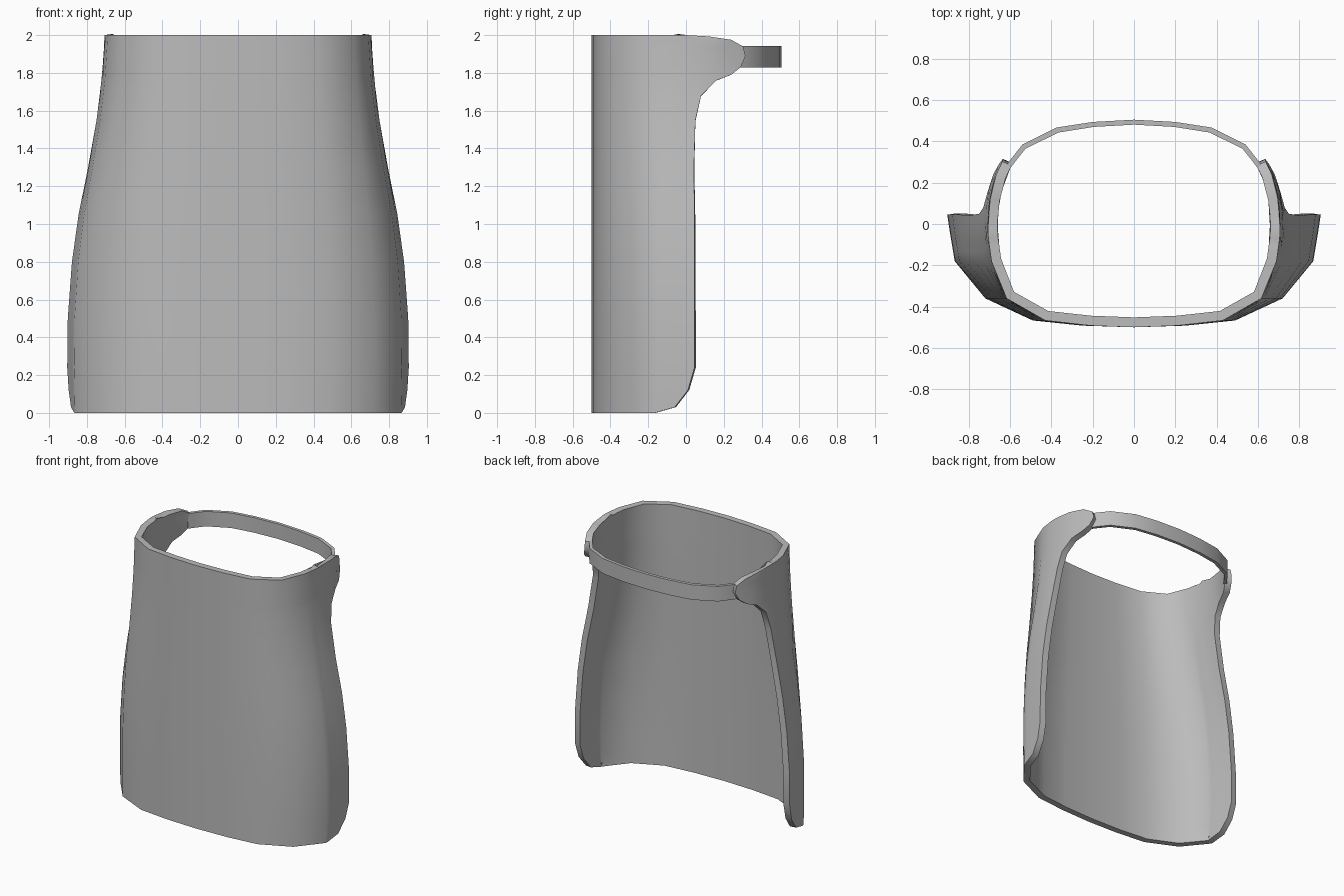
import bpy, bmesh

if "Cube" in bpy.data.objects:
    bpy.data.objects.remove(bpy.data.objects["Cube"])

grey = bpy.data.materials.new("grey_cloth")
grey.diffuse_color = (0.5, 0.5, 0.5, 1)
grey.use_nodes = True
grey.node_tree.nodes["Principled BSDF"].inputs["Base Color"].default_value = grey.diffuse_color


def lerp_table(table, v):
    """Piecewise linear lookup in a list of (key, value)."""
    for (a, fa), (b, fb) in zip(table, table[1:]):
        if v <= b:
            return fa + (fb - fa) * max(0, v - a) / (b - a)
    return table[-1][1]


def make_object(name, bm, angle):
    bmesh.ops.recalc_face_normals(bm, faces=bm.faces) if name == "neck_strap" else None
    mesh = bpy.data.meshes.new(name)
    bm.to_mesh(mesh)
    bm.free()
    mesh.materials.append(grey)
    ob = bpy.data.objects.new(name, mesh)
    bpy.context.collection.objects.link(ob)
    bpy.ops.object.select_all(action='DESELECT')
    bpy.context.view_layer.objects.active = ob
    ob.select_set(True)
    return ob


# half width against height
WIDTH = [(0, .9), (.24, .905), (.5, .902), (.8, .88), (1.05, .845), (1.3, .795),
         (1.55, .75), (1.76, .722), (2, .705)]
# height and how far back the side edge reaches
ROWS = [(0, -.165), (.03, -.06), (.12, .01), (.24, .045), (.5, .045), (.8, .045),
        (1.05, .045), (1.3, .042), (1.55, .05), (1.68, .08), (1.76, .16), (1.79, .24),
        (1.83, .29), (1.89, .315), (1.94, .302), (1.975, .24), (1.993, .12), (2, 0)]
# front half of the section: top x, bottom x, y
FRONT = [(0, 0, -.5), (.21, .25, -.492), (.43, .49, -.467), (.617, .72, -.36), (.69, .868, -.18)]
# side x against y, at the top and at the bottom
SIDE_TOP = [(-.18, .69), (-.05, .708), (.08, .702), (.16, .69), (.25, .662), (.315, .625)]
SIDE_LOW = [(-.18, .868), (-.03, .893), (.05, .905), (.315, .88)]
SIDE_STEPS = 5

# bib and skirt: one curved sheet, thickened inwards
bm = bmesh.new()
grid = []
for z, back in ROWS:
    k = (lerp_table(WIDTH, z) - .705) / .2
    half = [(a + (b - a) * k, y) for a, b, y in FRONT]
    for i in range(1, SIDE_STEPS + 1):
        y = -.18 + (back + .18) * i / SIDE_STEPS
        a, b = lerp_table(SIDE_TOP, y), lerp_table(SIDE_LOW, y)
        half.append((a + (b - a) * k, y))
    line = [(-x, y) for x, y in reversed(half[1:])] + half
    grid.append([bm.verts.new((x, y, z)) for x, y in line])
for lo, hi in zip(grid, grid[1:]):
    for i in range(len(lo) - 1):
        bm.faces.new((lo[i], lo[i + 1], hi[i + 1], hi[i]))
apron = make_object("apron_body", bm, 50)
solid = apron.modifiers.new("thickness", 'SOLIDIFY')
solid.thickness = .048
solid.offset = -1
bpy.ops.object.modifier_apply(modifier=solid.name)
bpy.ops.object.shade_smooth_by_angle(angle=.8)

# neck strap: flat band round the back, ends tucked into the flaps
OUTER = [(.625, .275), (.595, .315), (.54, .385), (.375, .467), (.2, .494), (0, .505)]
INNER = [(.605, .262), (.575, .302), (.525, .365), (.365, .443), (.195, .47), (0, .481)]


def mirrored(pts):
    return pts + [(-x, y) for x, y in reversed(pts[:-1])]


bm = bmesh.new()
rings = []
for (ox, oy), (ix, iy) in zip(mirrored(OUTER), mirrored(INNER)):
    rings.append([bm.verts.new(p) for p in
                  ((ox, oy, 1.828), (ox, oy, 1.942), (ix, iy, 1.942), (ix, iy, 1.828))])
for a, b in zip(rings, rings[1:]):
    for i in range(4):
        j = (i + 1) % 4
        bm.faces.new((a[i], a[j], b[j], b[i]))
bm.faces.new(rings[0])
bm.faces.new(rings[-1])
make_object("neck_strap", bm, 50)
bpy.ops.object.shade_smooth_by_angle(angle=.8)
